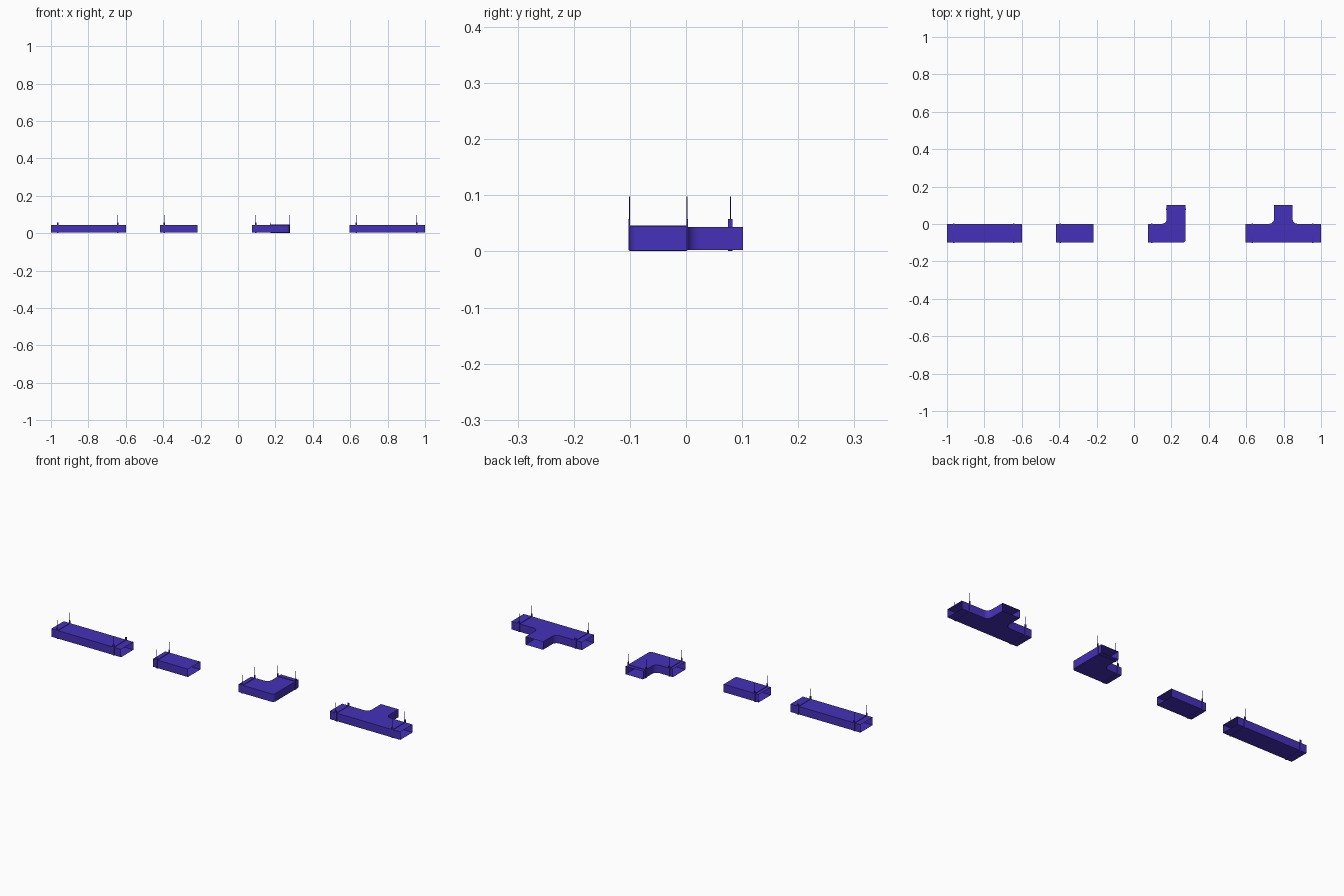
import bpy, bmesh, math
from mathutils import Matrix, Vector

if "Cube" in bpy.data.objects:
    bpy.data.objects.remove(bpy.data.objects["Cube"])

mat = bpy.data.materials.new("duct_paint")
mat.diffuse_color = (0.06, 0.03, 0.48, 1)
mat.use_nodes = True
mat.node_tree.nodes["Principled BSDF"].inputs["Base Color"].default_value = mat.diffuse_color
Z0, Z1 = 0.003, 0.044       # duct bottom and top
Y0, Y1, YB = -0.1, 0.001, 0.102


def finish(bm, name):
    me = bpy.data.meshes.new(name)
    bm.to_mesh(me)
    bm.free()
    me.materials.append(mat)
    ob = bpy.data.objects.new(name, me)
    bpy.context.collection.objects.link(ob)
    bpy.context.view_layer.objects.active = ob
    ob.select_set(True)
    bpy.ops.object.shade_smooth_by_angle(angle=math.radians(35))
    ob.select_set(False)
    return ob


def arc(cx, cy, r, a0, a1, n=6):
    return [(cx + r * math.cos(math.radians(a0 + (a1 - a0) * i / n)),
             cy + r * math.sin(math.radians(a0 + (a1 - a0) * i / n))) for i in range(n + 1)]


def duct(name, outline, open_mids):
    """Thin sheet duct from a plan outline; walls whose midpoint is listed stay open."""
    bm = bmesh.new()
    lo = [bm.verts.new((x, y, Z0)) for x, y in outline]
    hi = [bm.verts.new((x, y, Z1)) for x, y in outline]
    bm.faces.new(lo[::-1])
    bm.faces.new(hi)
    n = len(outline)
    for i in range(n):
        j = (i + 1) % n
        mid = (Vector(outline[i]) + Vector(outline[j])) / 2
        if all((mid - Vector(o)).length > 0.004 for o in open_mids):
            bm.faces.new((lo[i], lo[j], hi[j], hi[i]))
    finish(bm, name)


def hanger(name, centre, along_y=False):
    """Strap loop around the duct with a tab and a thin rod on each side."""
    bm = bmesh.new()
    w, h, t = 0.0505, (Z1 - Z0) / 2, 0.0025
    zc = (Z0 + Z1) / 2
    r = 0.004

    def ring(x, e):
        hw, hh = w + e, h + e
        pts = []
        if e:
            for sx, sy, a in ((1, 1, 0), (-1, 1, 90), (-1, -1, 180), (1, -1, 270)):
                pts += arc(sx * (hw - r), sy * (hh - r), r, a, a + 90, 3)
        else:
            for sx, sy in ((1, 1), (-1, 1), (-1, -1), (1, -1)):
                pts += [(sx * hw, sy * hh)] * 4
        return [bm.verts.new((x, p, zc + q)) for p, q in pts]

    rings = [ring(-0.004, 0), ring(-0.004, t), ring(0.004, t), ring(0.004, 0)]
    for a, b in zip(rings, rings[1:]):
        for i in range(16):
            j = (i + 1) % 16
            bm.faces.new((a[i], a[j], b[j], b[i]))
    bmesh.ops.remove_doubles(bm, verts=bm.verts, dist=1e-5)
    for s in (-1, 1):
        y = s * (w + 0.001)
        bmesh.ops.create_cube(bm, size=1, matrix=Matrix.Translation((0, y, 0.05))
                              @ Matrix.Diagonal((0.008, 0.0025, 0.015, 1)))
        bmesh.ops.create_cone(bm, cap_ends=True, segments=8, radius1=0.001, radius2=0.001,
                              depth=0.045, matrix=Matrix.Translation((0, y, 0.0755)))
    bmesh.ops.recalc_face_normals(bm, faces=bm.faces)
    ob = finish(bm, name)
    ob.location = (centre[0], centre[1], 0)
    if along_y:
        ob.rotation_euler.z = math.pi / 2


def box(x0, x1):
    return [(x0, Y0), (x1, Y0), (x1, Y1), (x0, Y1)]


YM = (Y0 + Y1) / 2
F = 0.025                   # inner fillet radius

# Straight ducts
duct("long_duct", box(-1, -0.6), [(-1, YM), (-0.6, YM)])
duct("short_duct", box(-0.417, -0.217), [(-0.417, YM), (-0.217, YM)])

# Elbow duct
x0, xi, x1 = 0.074, 0.175, 0.275
elbow = [(x0, Y0)] + arc(x1 - 0.015, Y0 + 0.015, 0.015, -90, 0, 4) + [(x1, YB), (xi, YB)]
elbow += arc(xi - F, Y1 + F, F, 0, -90) + [(x0, Y1)]
duct("elbow_duct", elbow, [(x0, YM), ((xi + x1) / 2, YB)])

# Tee duct
a, b = 0.748, 0.848
tee = [(0.596, Y0), (1, Y0), (1, Y1)] + arc(b + F, Y1 + F, F, 270, 180)
tee += [(b, YB), (a, YB)] + arc(a - F, Y1 + F, F, 0, -90) + [(0.596, Y1)]
duct("tee_duct", tee, [(0.596, YM), (1, YM), ((a + b) / 2, YB)])

# Hangers
for i, x in enumerate((-0.965, -0.643, -0.395, 0.095, 0.632, 0.955)):
    hanger(f"hanger_{i + 1}", (x, YM))
hanger("elbow_hanger", ((xi + x1) / 2, 0.079), True)
